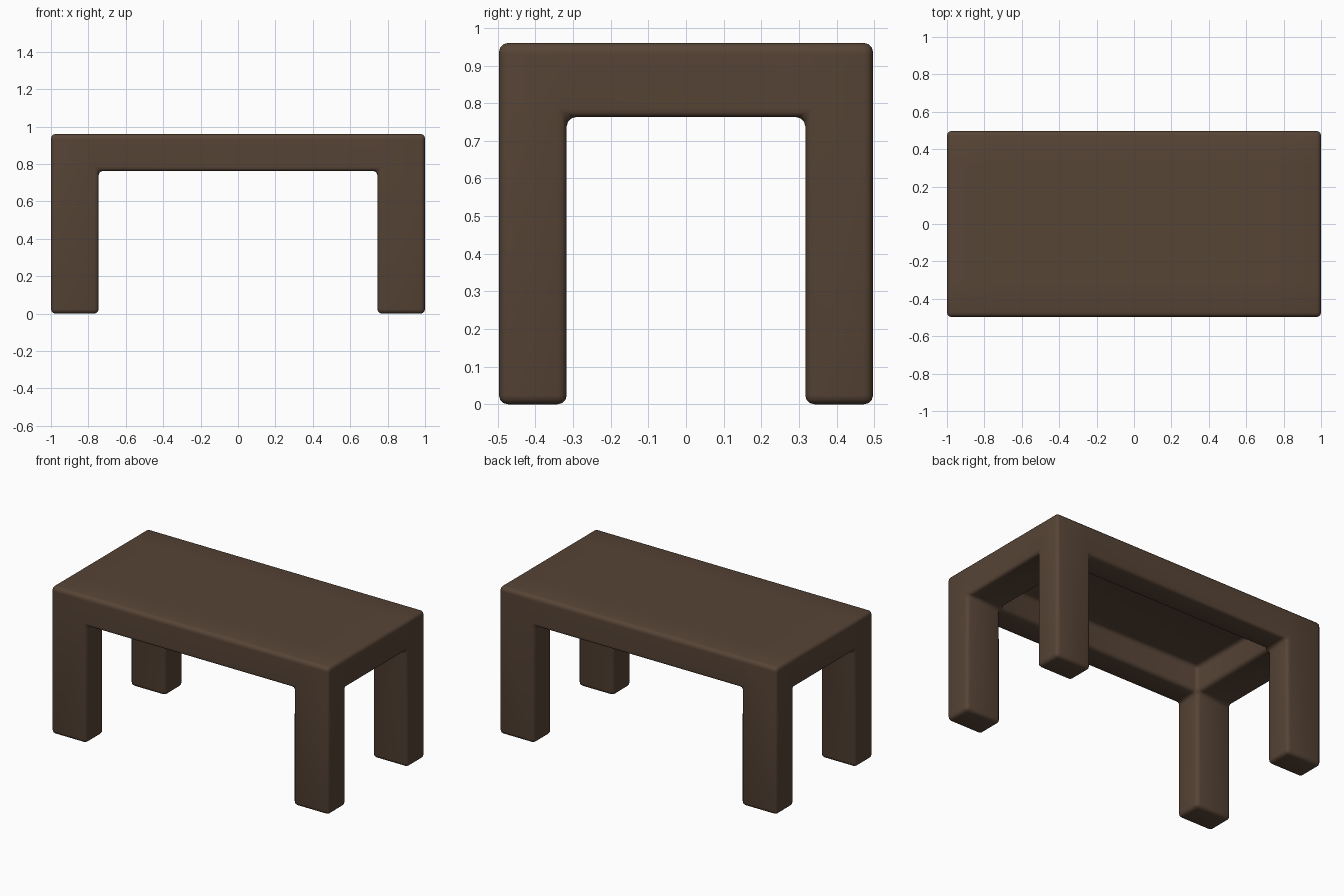
import bpy, bmesh, math

if "Cube" in bpy.data.objects:
    bpy.data.objects.remove(bpy.data.objects["Cube"])

wood = bpy.data.materials.new("dark brown wood")
wood.diffuse_color = (0.095, 0.058, 0.037, 1)
wood.use_nodes = True
wood.node_tree.nodes["Principled BSDF"].inputs["Base Color"].default_value = wood.diffuse_color

# table: occupied cells of a 3 x 3 x 3 grid (legs, hollow rail frame, thin top)
XS, YS, ZS = [-1, -.745, .745, 1], [-.497, -.317, .317, .497], [0, .763, .93, .96]
solid = {(i, j, 2) for i in range(3) for j in range(3)}
solid |= {(i, j, 1) for i in range(3) for j in range(3) if (i, j) != (1, 1)}
solid |= {(i, j, 0) for i in (0, 2) for j in (0, 2)}
bm = bmesh.new()
for cell in solid:
    for axis in range(3):
        for side in (0, 1):
            n = list(cell)
            n[axis] += 2 * side - 1
            if tuple(n) in solid:
                continue
            u, v = [a for a in range(3) if a != axis]
            quad = []
            for du, dv in ((0, 0), (1, 0), (1, 1), (0, 1)):
                c = list(cell)
                c[axis] += side
                c[u] += du
                c[v] += dv
                quad.append(bm.verts.new((XS[c[0]], YS[c[1]], ZS[c[2]])))
            bm.faces.new(quad)
bmesh.ops.remove_doubles(bm, verts=bm.verts, dist=1e-4)
bmesh.ops.recalc_face_normals(bm, faces=bm.faces)

# rounded edges
sharp = [e for e in bm.edges if e.calc_face_angle(0) > 0.5]
bmesh.ops.bevel(bm, geom=sharp, offset=0.024, segments=3, profile=0.5,
                affect='EDGES', clamp_overlap=True)
bmesh.ops.recalc_face_normals(bm, faces=bm.faces)
me = bpy.data.meshes.new("table")
bm.to_mesh(me)
bm.free()
me.materials.append(wood)
table = bpy.data.objects.new("table", me)
bpy.context.collection.objects.link(table)
bpy.context.view_layer.objects.active = table
table.select_set(True)
bpy.ops.object.shade_smooth_by_angle(angle=math.radians(35))
